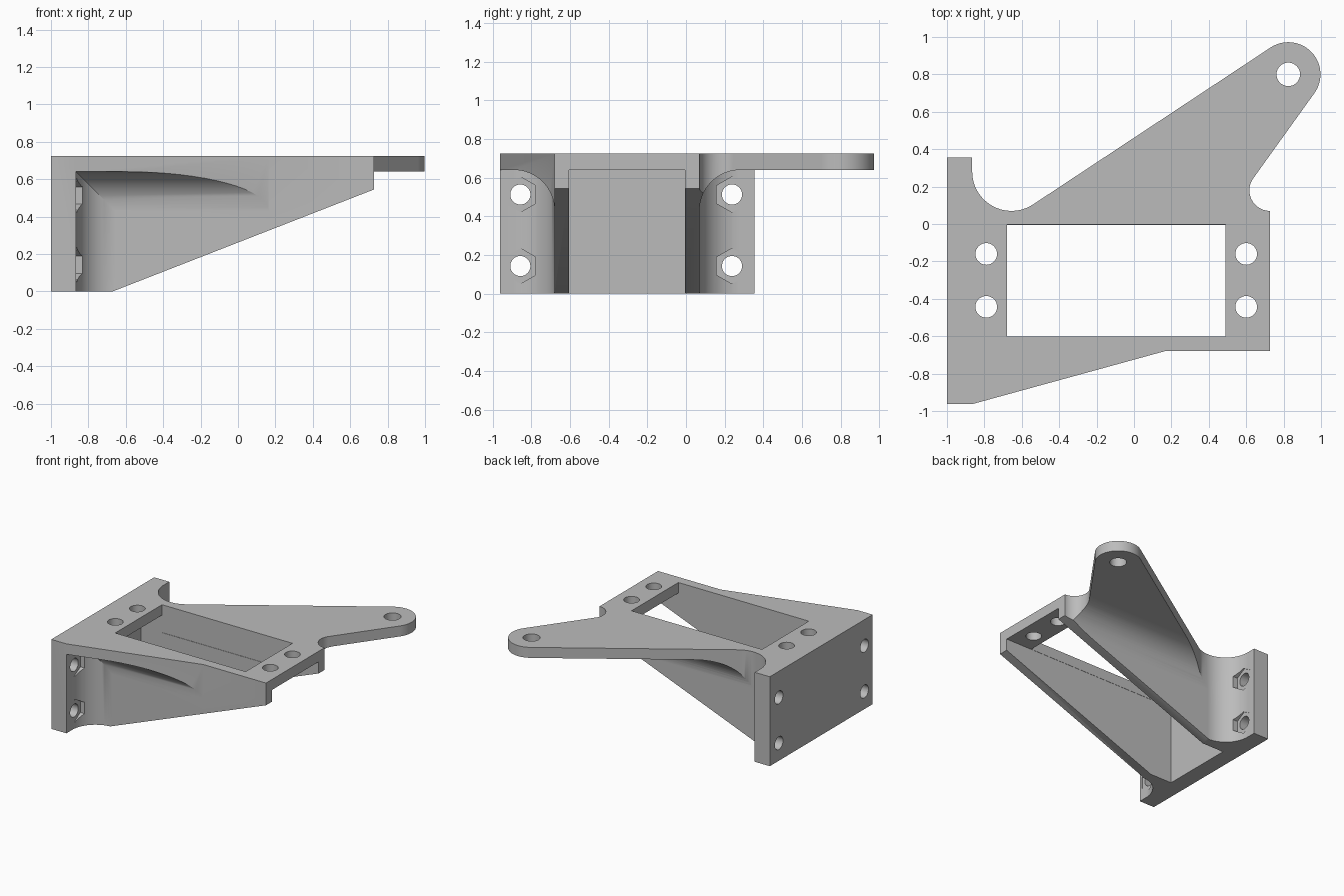
import bpy, bmesh
from math import cos, sin, radians
from mathutils import Vector

if "Cube" in bpy.data.objects:
    bpy.data.objects.remove(bpy.data.objects["Cube"], do_unlink=True)

TOP, UNDER = 0.725, 0.64          # top plate faces
BACK, INNER = -1.0, -0.865        # mounting plate faces
WALL, MID = 0.07, -0.305          # outer wall face, mirror line of the two walls
R = 0.21                          # fillet radius


def arc(cx, cy, r, a0, a1, n):
    angles = [radians(a0 + (a1 - a0) * i / n) for i in range(n + 1)]
    return [(cx + r * cos(a), cy + r * sin(a)) for a in angles]


def prism(name, pts, axis, lo, hi):
    """Extrude a 2D profile along an axis."""
    place = {"x": lambda p: (lo, p[0], p[1]),
             "y": lambda p: (p[0], lo, p[1]),
             "z": lambda p: (p[0], p[1], lo)}[axis]
    bm = bmesh.new()
    face = bm.faces.new([bm.verts.new(place(p)) for p in pts])
    grown = bmesh.ops.extrude_face_region(bm, geom=[face])["geom"]
    shift = Vector([(hi - lo) * (axis == a) for a in "xyz"])
    bmesh.ops.translate(bm, vec=shift,
                        verts=[g for g in grown if isinstance(g, bmesh.types.BMVert)])
    bmesh.ops.recalc_face_normals(bm, faces=bm.faces)
    mesh = bpy.data.meshes.new(name)
    bm.to_mesh(mesh)
    bm.free()
    obj = bpy.data.objects.new(name, mesh)
    bpy.context.collection.objects.link(obj)
    return obj


def apply(obj):
    bpy.context.view_layer.update()
    deps = bpy.context.evaluated_depsgraph_get()
    mesh = bpy.data.meshes.new_from_object(obj.evaluated_get(deps))
    obj.modifiers.clear()
    obj.data = mesh


def boolean(obj, tool, operation="DIFFERENCE"):
    mod = obj.modifiers.new("cut", "BOOLEAN")
    mod.operation, mod.solver, mod.object = operation, "EXACT", tool
    apply(obj)
    bpy.data.objects.remove(tool, do_unlink=True)


def box(name, x, y, z):
    return prism(name, [(x[0], y[0]), (x[1], y[0]), (x[1], y[1]), (x[0], y[1])], "z", *z)


# Plan outline of the whole bracket, full height
outline = [(BACK, 0.355), (INNER, 0.355)]
outline += arc(INNER + R, WALL + R, R, 180, 270, 16)
outline += arc(INNER + R, WALL + R, R, 270, 303.4, 6)[1:]
outline += arc(0.825, 0.8, 0.172, 123.4, -36.7, 32)
outline += arc(0.727, 0.18, 0.11, 143.3, 270, 20)
outline += [(0.727, -0.68), (0.165, -0.68), (INNER, -0.963), (BACK, -0.963)]
bracket = prism("bracket", outline, "z", 0, TOP)

# Space outside each wall, leaving fillets to the top plate and mounting plate
for side in (1, -1):
    def flip(y):
        return y if side == 1 else 2 * MID - y
    far = 1.3
    below = [(WALL, -0.1)] + arc(WALL + R, UNDER - R, R, 180, 90, 16) + [(far, UNDER), (far, -0.1)]
    plan = [(INNER, far)] + arc(INNER + R, WALL + R, R, 180, 270, 16) + [(far, WALL), (far, far)]
    cutter = prism("outer_space", [(flip(y), z) for y, z in below], "x", -1.2, 1.2)
    boolean(cutter, prism("outer_plan", [(x, flip(y)) for x, y in plan], "z", -0.3, 1),
            "INTERSECT")
    boolean(bracket, cutter)

# Channel between the walls and the window above it
boolean(bracket, box("channel", (INNER, 1.2), (-0.604, -0.005), (-0.2, UNDER)))
boolean(bracket, box("window", (-0.68, 0.49), (-0.602, -0.002), (0.5, 1)))

# Sloping lower edge of the walls
slope = [(-0.67, 0), (0.727, 0.545), (0.75, 0.545), (0.75, -0.2), (-0.67, -0.2)]
boolean(bracket, prism("slope", slope, "y", -1.2, 0.5))

# Vertical holes in the top plate
for x in (-0.79, 0.6):
    for y in (-0.16, -0.443):
        boolean(bracket, prism("top_hole", arc(x, y, 0.058, 0, 348.75, 31), "z", 0.5, 1))
boolean(bracket, prism("tab_hole", arc(0.825, 0.8, 0.063, 0, 348.75, 31), "z", 0.5, 1))

# Bolt holes with hexagonal nut pockets in the mounting plate
for y in (-0.857, 0.238):
    for z in (0.143, 0.513):
        boolean(bracket, prism("nut_pocket", arc(y, z, 0.092, 30, 330, 5), "x", INNER - 0.004, -0.6))
        boolean(bracket, prism("bolt_hole", arc(y, z, 0.052, 0, 348.75, 31), "x", -1.2, -0.6))

# Colour and shading
grey = bpy.data.materials.new("plain_grey")
grey.use_nodes = True
colour = (0.5, 0.5, 0.5, 1)
grey.diffuse_color = colour
grey.node_tree.nodes["Principled BSDF"].inputs["Base Color"].default_value = colour
bracket.data.materials.clear()
bracket.data.materials.append(grey)

bpy.ops.object.select_all(action="DESELECT")
bracket.select_set(True)
bpy.context.view_layer.objects.active = bracket
bpy.ops.object.shade_smooth_by_angle(angle=radians(25))
normals = bracket.modifiers.new("even_normals", "WEIGHTED_NORMAL")
normals.keep_sharp = True
